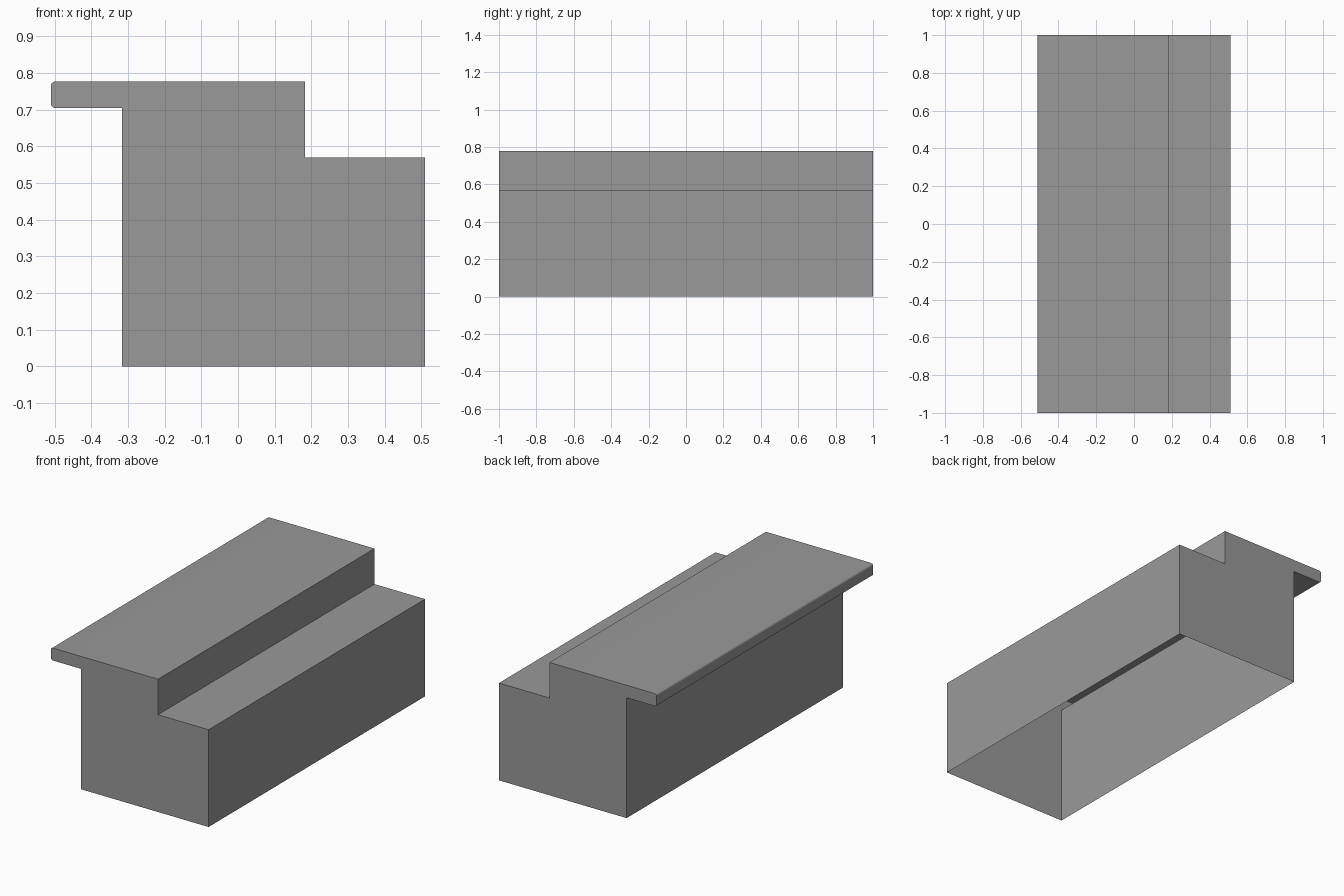
import bpy
import bmesh
from math import cos, sin, radians

# Remove the default cube
cube = bpy.data.objects.get("Cube")
if cube:
    bpy.data.objects.remove(cube, do_unlink=True)

# Overall sizes
HALF_LENGTH = 1.0
NOSE_X, WALL_X, RISER_X, BACK_X = -0.51, -0.316, 0.183, 0.51
LEDGE_Z, STEP_Z, TOP_Z = 0.704, 0.569, 0.777
RADIUS = 0.013


def make_material(name, colour):
    mat = bpy.data.materials.new(name)
    mat.use_nodes = True
    mat.diffuse_color = colour
    mat.node_tree.nodes["Principled BSDF"].inputs["Base Color"].default_value = colour
    return mat


def rounded(cx, cz, start, steps=5):
    """Quarter arc, running clockwise from the start angle."""
    angles = [radians(start - 90 * i / steps) for i in range(steps + 1)]
    return [(cx + RADIUS * cos(a), cz + RADIUS * sin(a)) for a in angles]


# Stepped profile with a rounded overhanging nose, from one foot to the other
profile = [(WALL_X, 0), (WALL_X, LEDGE_Z)]
profile += rounded(NOSE_X + RADIUS, LEDGE_Z + RADIUS, 270)
profile += rounded(NOSE_X + RADIUS, TOP_Z - RADIUS, 180)
profile += [(RISER_X, TOP_Z), (RISER_X, STEP_Z), (BACK_X, STEP_Z), (BACK_X, 0)]

# Thin shell: long strips between two end caps, open underneath
bm = bmesh.new()
front = [bm.verts.new((x, -HALF_LENGTH, z)) for x, z in profile]
back = [bm.verts.new((x, HALF_LENGTH, z)) for x, z in profile]
for i in range(len(profile) - 1):
    bm.faces.new((front[i], back[i], back[i + 1], front[i + 1]))
bm.faces.new(front[::-1])
bm.faces.new(back)
bmesh.ops.recalc_face_normals(bm, faces=bm.faces)

# Make sure the shell faces outward
bm.faces.ensure_lookup_table()
if bm.faces[-1].normal.y < 0:
    bmesh.ops.reverse_faces(bm, faces=bm.faces)

mesh = bpy.data.meshes.new("stepped_counter")
bm.to_mesh(mesh)
bm.free()
mesh.materials.append(make_material("plain grey", (0.32, 0.32, 0.32, 1)))

counter = bpy.data.objects.new("stepped_counter", mesh)
bpy.context.collection.objects.link(counter)

# Smooth only the rounded nose
bpy.ops.object.select_all(action="DESELECT")
counter.select_set(True)
bpy.context.view_layer.objects.active = counter
bpy.ops.object.shade_smooth_by_angle(angle=radians(30))
